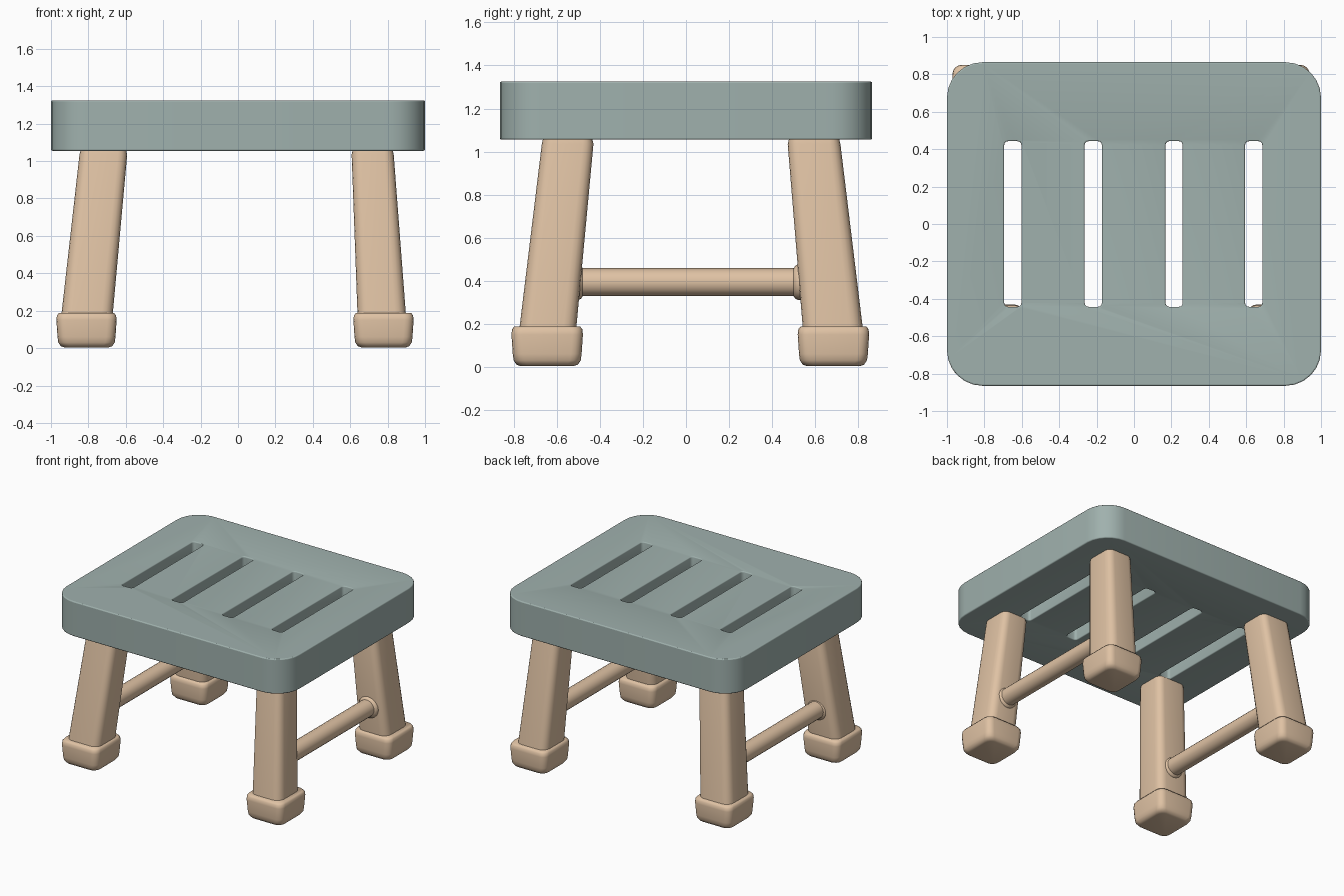
import bpy, bmesh, math
from mathutils import Vector

if "Cube" in bpy.data.objects:
    bpy.data.objects.remove(bpy.data.objects["Cube"])


def material(name, rgb):
    m = bpy.data.materials.new(name)
    m.diffuse_color = (*rgb, 1)
    m.use_nodes = True
    m.node_tree.nodes["Principled BSDF"].inputs["Base Color"].default_value = m.diffuse_color
    return m


PAINT = material("sage_paint", (0.35, 0.44, 0.42))
WOOD = material("pale_wood", (0.74, 0.54, 0.37))


def section(cx, cy, z, w, d, r, n=4):
    """Rounded rectangle as a ring of points."""
    pts = []
    for q, (sx, sy) in enumerate([(1, 1), (-1, 1), (-1, -1), (1, -1)]):
        for i in range(n + 1):
            a = math.pi / 2 * (q + i / n)
            pts.append(Vector((cx + sx * (w / 2 - r) + r * math.cos(a),
                               cy + sy * (d / 2 - r) + r * math.sin(a), z)))
    return pts


def loft(name, rings, mat, angle=40):
    """Skin a stack of rings and cap both ends."""
    bm = bmesh.new()
    loops = [[bm.verts.new(p) for p in ring] for ring in rings]
    n = len(loops[0])
    for a, b in zip(loops, loops[1:]):
        for i in range(n):
            j = (i + 1) % n
            bm.faces.new((a[i], a[j], b[j], b[i]))
    bm.faces.new(loops[0][::-1])
    bm.faces.new(loops[-1])
    bmesh.ops.recalc_face_normals(bm, faces=bm.faces)
    me = bpy.data.meshes.new(name)
    bm.to_mesh(me)
    bm.free()
    ob = bpy.data.objects.new(name, me)
    bpy.context.collection.objects.link(ob)
    me.materials.append(mat)
    smooth(ob, angle)
    return ob


def smooth(ob, angle):
    bpy.ops.object.select_all(action='DESELECT')
    ob.select_set(True)
    bpy.context.view_layer.objects.active = ob
    bpy.ops.object.shade_smooth_by_angle(angle=math.radians(angle))


# Seat slab with four slots and softened rims
seat = loft("seat", [section(0, 0, z, 2, 1.73, 0.19, 6) for z in (1.055, 1.325)], PAINT)
for k, x in enumerate((-0.648, -0.218, 0.214, 0.64)):
    cutter = loft(f"slot_cutter_{k}",
                  [section(x, 0, z, 0.092, 0.885, 0.02, 3) for z in (0.95, 1.45)], PAINT)
    cutter.hide_render = True
    cutter.hide_viewport = True
    cut = seat.modifiers.new("slot", 'BOOLEAN')
    cut.operation = 'DIFFERENCE'
    cut.solver = 'EXACT'
    cut.object = cutter
bev = seat.modifiers.new("rim", 'BEVEL')
bev.width = 0.022
bev.segments = 3
bev.limit_method = 'ANGLE'
bev.angle_limit = math.radians(50)

# Splayed legs with block feet: name, top centre, top size, ankle centre, ankle size
legs = [
    ("front_left", (-0.72, -0.55), (0.255, 0.24), (-0.81, -0.645), (0.275, 0.265)),
    ("front_right", (0.72, -0.55), (0.225, 0.24), (0.77, -0.645), (0.26, 0.265)),
    ("back_left", (-0.72, 0.595), (0.255, 0.245), (-0.81, 0.685), (0.275, 0.28)),
    ("back_right", (0.72, 0.595), (0.225, 0.245), (0.77, 0.685), (0.26, 0.28)),
]
for name, t, ts, b, bs in legs:
    loft(name + "_leg", [section(*b, 0.15, *bs, 0.06), section(*t, 1.035, *ts, 0.05),
                         section(*t, 1.055, ts[0] - 0.01, ts[1] - 0.01, 0.045)], WOOD)
    fx, fy = b[0] + (0.008 if b[0] > 0 else 0), b[1]
    profile = [(0.004, 0.24), (0.01, 0.275), (0.03, 0.302), (0.06, 0.31),
               (0.15, 0.322), (0.175, 0.316), (0.188, 0.295)]
    loft(name + "_foot", [section(fx, fy, z, s, s + 0.01, 0.05) for z, s in profile],
         WOOD, 50)

# Side rungs with a flared collar where they meet the legs
for side, x in (("left", -0.78), ("right", 0.755)):
    stations = [(-0.58, 0.085), (-0.50, 0.083), (-0.488, 0.077), (-0.48, 0.065),
                (0.50, 0.065), (0.508, 0.077), (0.52, 0.083), (0.60, 0.085)]
    loft(side + "_rung",
         [[Vector((x + r * math.cos(a), y, 0.393 + r * math.sin(a)))
           for a in (math.tau * i / 20 for i in range(20))] for y, r in stations], WOOD)
